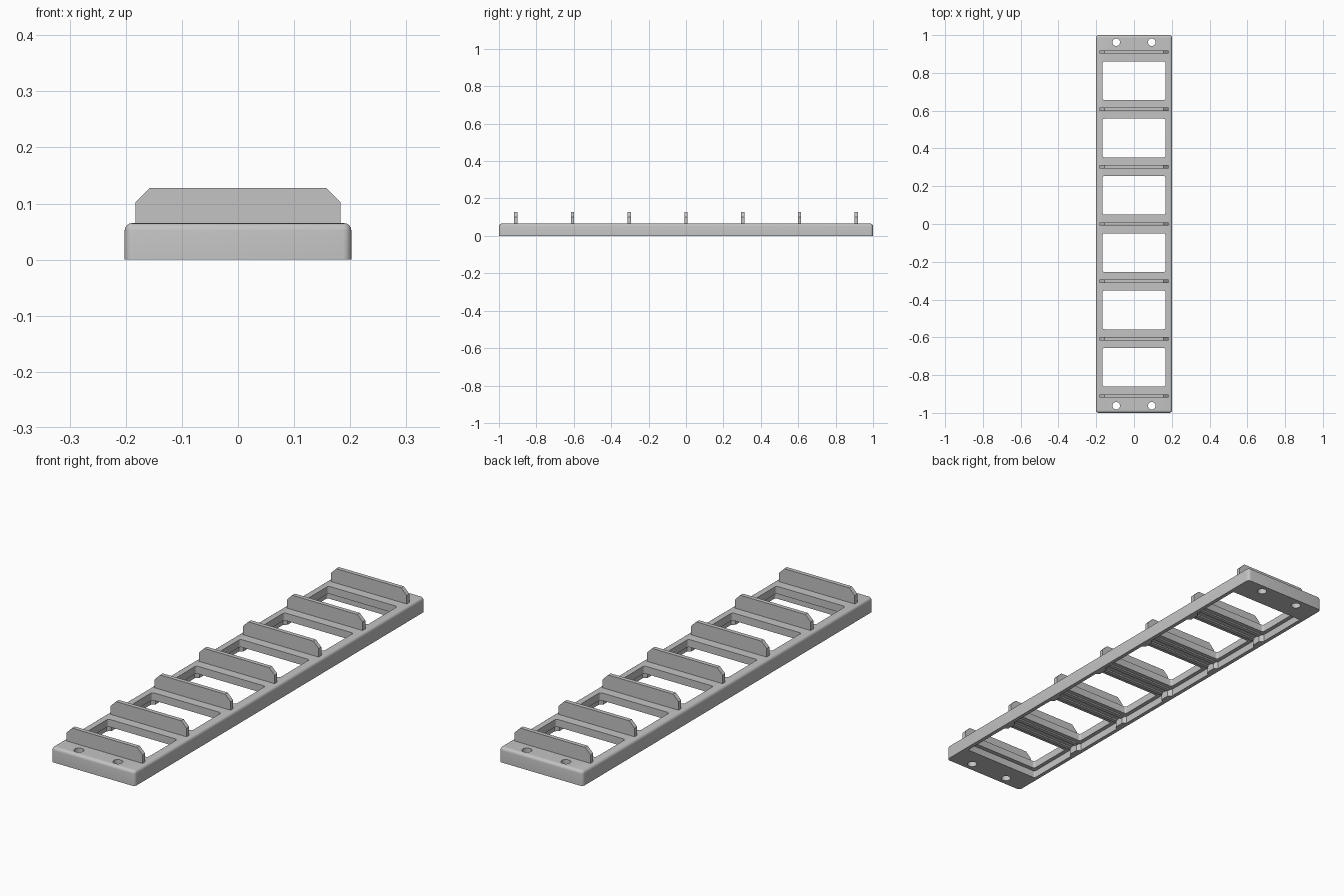
import bpy, bmesh, math
from mathutils import Matrix

cube = bpy.data.objects.get("Cube")
if cube:
    bpy.data.objects.remove(cube, do_unlink=True)

HALF_W, HALF_L, TOP = 0.202, 1.0, 0.065
CEILING = 0.032          # underside of the window ledge
PITCH = 0.3035           # spacing of the fins

grey = bpy.data.materials.new("plain grey")
grey.use_nodes = True
colour = (0.55, 0.55, 0.55, 1)
grey.diffuse_color = colour
grey.node_tree.nodes["Principled BSDF"].inputs["Base Color"].default_value = colour


def rounded(w, l, r, cx=0, cy=0, steps=5):
    """Outline of a rounded rectangle with half sizes w and l."""
    pts = []
    for q, (sx, sy) in enumerate([(1, 1), (-1, 1), (-1, -1), (1, -1)]):
        for i in range(steps + 1):
            a = math.pi / 2 * (q + i / steps)
            pts.append((cx + sx * (w - r) + r * math.cos(a),
                        cy + sy * (l - r) + r * math.sin(a)))
    return pts


def circle(r, cx, cy, n=24):
    return [(cx + r * math.cos(2 * math.pi * i / n),
             cy + r * math.sin(2 * math.pi * i / n)) for i in range(n)]


def prism(name, outline, low, high, round_top=0, matrix=None):
    """Extrude a flat outline from low to high, optionally rounding the top rim."""
    bm = bmesh.new()
    face = bm.faces.new([bm.verts.new((x, y, low)) for x, y in outline])
    ext = bmesh.ops.extrude_face_region(bm, geom=[face])
    verts = [v for v in ext["geom"] if isinstance(v, bmesh.types.BMVert)]
    bmesh.ops.translate(bm, vec=(0, 0, high - low), verts=verts)
    if round_top:
        rim = [e for e in bm.edges if all(v in verts for v in e.verts)]
        bmesh.ops.bevel(bm, geom=rim, offset=round_top, segments=4,
                        profile=0.5, affect='EDGES')
    if matrix:
        bmesh.ops.transform(bm, matrix=matrix, verts=bm.verts)
    bmesh.ops.recalc_face_normals(bm, faces=bm.faces)
    mesh = bpy.data.meshes.new(name)
    bm.to_mesh(mesh)
    bm.free()
    mesh.materials.append(grey)
    ob = bpy.data.objects.new(name, mesh)
    bpy.context.collection.objects.link(ob)
    return ob


def activate(ob):
    bpy.ops.object.select_all(action='DESELECT')
    bpy.context.view_layer.objects.active = ob
    ob.select_set(True)


def cut(target, cutter):
    mod = target.modifiers.new("cut", 'BOOLEAN')
    mod.operation = 'DIFFERENCE'
    mod.solver = 'EXACT'
    mod.object = cutter
    activate(target)
    bpy.ops.object.modifier_apply(modifier=mod.name)
    bpy.data.objects.remove(cutter, do_unlink=True)


# Frame plate with rounded corners and top rim
frame = prism("frame", rounded(HALF_W, HALF_L, 0.015), 0, TOP, round_top=0.013)

# Shallow pocket underneath, leaving a rim and two solid end pads
cut(frame, prism("pocket_cutter", rounded(0.185, 0.88, 0.006), -0.1, CEILING))

# Six windows
for i in range(6):
    cy = (i - 2.5) * PITCH
    cut(frame, prism("window_cutter", rounded(0.167, 0.102, 0.01, 0, cy), -0.1, 0.2))

# Two screw holes in each end pad
for sx in (-1, 1):
    for sy in (-1, 1):
        cut(frame, prism("hole_cutter", circle(0.02, sx * 0.094, sy * 0.962), -0.1, 0.2))

activate(frame)
bpy.ops.object.shade_smooth_by_angle(angle=math.radians(35))

# Upright divider fins with clipped top corners
W, H, CLIP, THICK = 0.183, 0.128, 0.026, 0.018
fin_outline = [(-W, TOP - 0.005), (W, TOP - 0.005), (W, H - CLIP),
               (W - CLIP, H), (CLIP - W, H), (-W, H - CLIP)]
stand_up = Matrix.Rotation(math.pi / 2, 4, 'X')
for i in range(7):
    place = Matrix.Translation((0, (i - 3) * PITCH, 0)) @ stand_up
    prism(f"divider_fin_{i + 1}", fin_outline, -THICK / 2, THICK / 2, matrix=place)

# Under each crossbar: tapered rail blocks at both ends and two slim ribs
for i in range(5):
    cy = (i - 2) * PITCH
    for s, side in ((-1, "right"), (1, "left")):
        block = [(s * 0.187, cy - 0.036), (s * 0.171, cy - 0.02),
                 (s * 0.171, cy + 0.02), (s * 0.187, cy + 0.036)]
        prism(f"rail_block_{side}_{i + 1}", block, 0, CEILING + 0.003)
    for s in (-1, 1):
        rib = rounded(0.172, 0.009, 0.002, 0, cy + s * 0.022, steps=1)
        prism(f"crossbar_rib_{i + 1}", rib, CEILING - 0.006, CEILING + 0.003)
